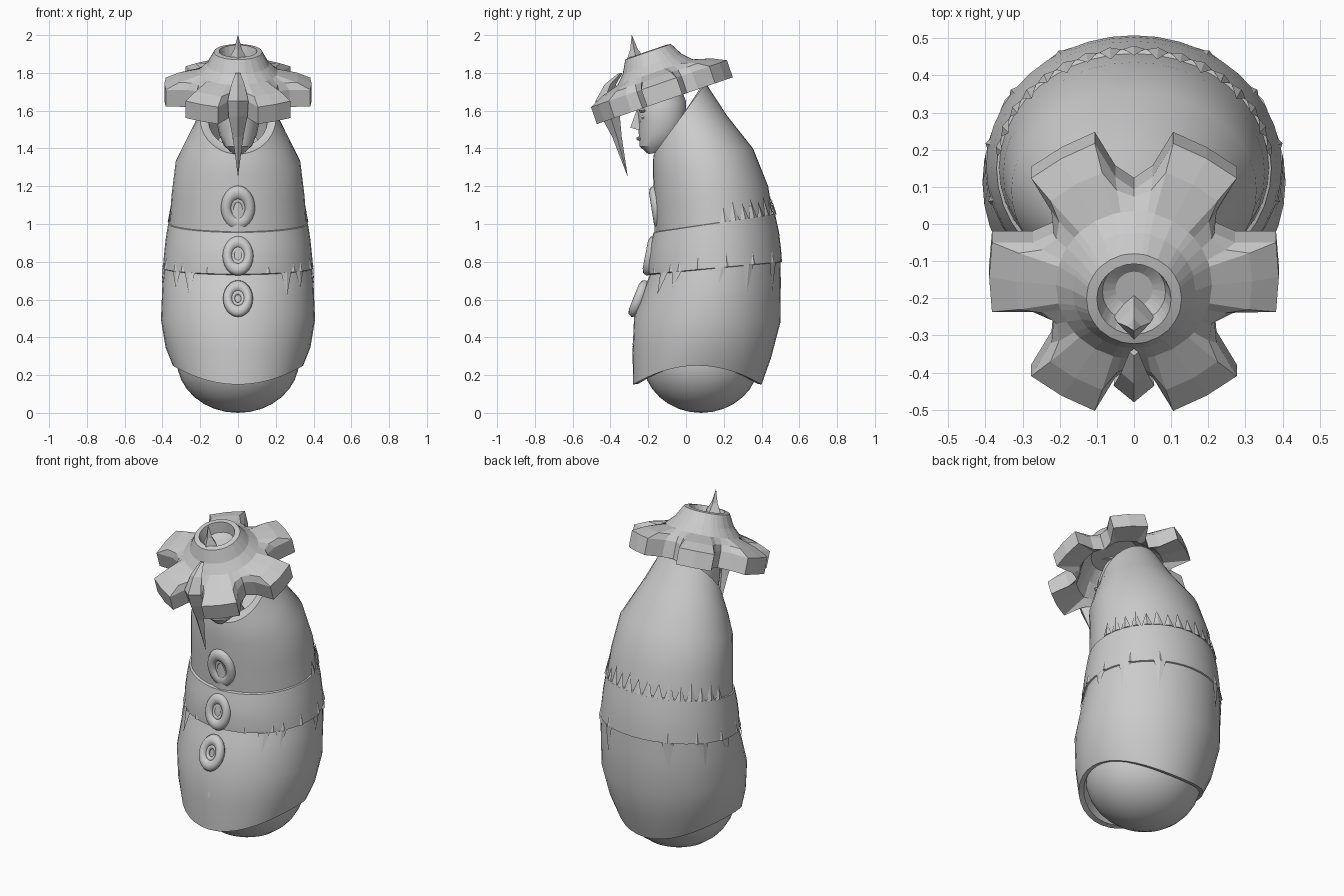
import bpy, bmesh, math
from mathutils import Vector, Matrix

if "Cube" in bpy.data.objects:
    bpy.data.objects.remove(bpy.data.objects["Cube"])


def make(name, verts, faces, smooth=None):
    me = bpy.data.meshes.new(name)
    me.from_pydata([tuple(v) for v in verts], [], faces)
    bm = bmesh.new()
    bm.from_mesh(me)
    bmesh.ops.recalc_face_normals(bm, faces=bm.faces)
    bm.to_mesh(me)
    bm.free()
    ob = bpy.data.objects.new(name, me)
    bpy.context.collection.objects.link(ob)
    if smooth:
        shade(ob, smooth)
    return ob


def shade(ob, deg):
    bpy.ops.object.select_all(action='DESELECT')
    ob.select_set(True)
    bpy.context.view_layer.objects.active = ob
    bpy.ops.object.shade_smooth_by_angle(angle=math.radians(deg))


def stitch(name, rings, caps=(False, False), smooth=None):
    n = len(rings[0])
    verts = [p for r in rings for p in r]
    faces = [(k * n + i, k * n + (i + 1) % n, (k + 1) * n + (i + 1) % n, (k + 1) * n + i)
             for k in range(len(rings) - 1) for i in range(n)]
    if caps[0]:
        faces.append(tuple(range(n)))
    if caps[1]:
        faces.append(tuple(range((len(rings) - 1) * n, len(rings) * n)))
    return make(name, verts, faces, smooth)


def ring_point(r, a, out=0.0):
    """Tilted oval: front y, front z, back y, back z, half width, side arch; a=0 is the front."""
    yf, zf, yb, zb, hw, arch = r
    t = (1 - math.cos(a)) / 2
    return Vector(((hw + out) * math.sin(a), yf + (yb - yf) * t - out * math.cos(a),
                   zf + (zb - zf) * t + arch * math.sin(a) ** 2))


def shell(name, rings, n=40, caps=(False, False), smooth=35):
    return stitch(name, [[ring_point(r, 2 * math.pi * i / n) for i in range(n)] for r in rings],
                  caps, smooth)


def spikes(name, base, tip, specs, out=0.008):
    """Flat triangular teeth lying on the shell; specs = (angle, half angle, length) ."""
    verts, faces = [], []
    for deg, half, length in specs:
        a, h = math.radians(deg), math.radians(half)
        mixed = [b + (t - b) * length for b, t in zip(base, tip)]
        k = len(verts)
        verts += [ring_point(base, a - h, 0), ring_point(base, a + h, 0),
                  ring_point(mixed, a, 0.002), ring_point(base, a, out)]
        faces += [(k, k + 3, k + 2), (k + 3, k + 1, k + 2), (k, k + 1, k + 3), (k, k + 2, k + 1)]
    return make(name, verts, faces)


# Body: hooded upper shell with recessed opening, middle band, lower shell, round underside
hem = (-.155, .93, .463, 1.03, .365, 0)
chest = (-.165, 1.10, .435, 1.20, .352, 0)
shell("hood_shell", [(-.02, 1.28, .16, 1.50, .12, 0), (-.12, 1.41, .07, 1.68, .155, 0),
                     (-.15, 1.375, .085, 1.735, .18, 0), (-.17, 1.37, .105, 1.745, .20, 0),
                     (-.175, 1.33, .22, 1.57, .265, 0), (-.175, 1.26, .355, 1.40, .33, 0),
                     chest, hem], caps=(True, False))
seam_top = (-.172, .955, .472, 1.05, .37, 0)
seam_low = (-.20, .735, .508, .80, .398, 0)
shell("middle_band", [(-.14, .965, .44, 1.06, .34, 0), seam_top, (-.19, .88, .492, .96, .383, 0),
                      (-.202, .80, .503, .87, .392, 0), seam_low, (-.17, .72, .47, .785, .36, 0)])
belly = (-.275, .51, .5, .48, .408, 0)
shell("lower_shell", [(-.16, .745, .47, .81, .36, 0), (-.19, .735, .5, .80, .39, 0),
                      (-.215, .67, .502, .70, .400, 0), belly,
                      (-.283, .32, .45, .29, .383, .04), (-.28, .15, .40, .15, .345, .10),
                      (-.25, .155, .375, .155, .32, .10), (-.21, .25, .35, .25, .29, .08)])
bpy.ops.mesh.primitive_uv_sphere_add(segments=32, ring_count=16, location=(0, .08, .282))
ball = bpy.context.object
ball.name = "round_underside"
ball.scale = (.325, .31, .282)
shade(ball, 40)

# Jagged teeth along the seams
spikes("back_upper_teeth", seam_top, chest, [(100 + 10 * i, 4.5, .55 + .15 * (i % 2)) for i in range(17)])
spikes("side_band_teeth", seam_low, seam_top,
       [(s * a, 2.2, .3) for s in (1, -1) for a in (24, 48, 57, 75, 100, 125, 150)])
spikes("lower_teeth", seam_low, belly,
       [(s * a, 5, l) for s in (1, -1) for a, l in ((40, .5), (55, .35), (95, .3), (120, .55), (150, .5))], .004)
spikes("front_flare", hem, chest, [(0, 22, 1.4)], .012)
spikes("front_keel", (-.225, .64, .5, .7, .402, 0), (-.285, .34, .46, .3, .385, .04), [(0, 15, 1)], .012)

# Three oval buttons down the front
for i, (y, z, tilt, s) in enumerate([(-.155, 1.085, 9, 1.03), (-.188, .832, -11, .93), (-.250, .605, -22, .9)]):
    for part, major, minor in (("ring", .060, .028), ("slot", .030, .012)):
        bpy.ops.mesh.primitive_torus_add(major_segments=24, minor_segments=8, major_radius=major,
                                         minor_radius=minor, location=(0, y, z),
                                         rotation=(math.radians(90 + tilt), 0, 0))
        ob = bpy.context.object
        ob.name = f"button_{part}_{i + 1}"
        ob.scale = (s, s * 1.32, 1)
        shade(ob, 50)

# Face: lofted head, nose, brow, eyes, lips
shell("head", [(-.20, 1.37, -.14, 1.38, .03, 0), (-.245, 1.41, -.07, 1.42, .075, 0),
               (-.25, 1.47, -.02, 1.48, .10, 0), (-.252, 1.55, 0, 1.55, .115, 0),
               (-.26, 1.62, 0, 1.65, .112, 0), (-.22, 1.71, -.04, 1.75, .08, 0)],
      n=16, caps=(True, True), smooth=30)
shell("neck", [(-.17, 1.44, -.03, 1.46, .065, 0), (-.08, 1.28, .08, 1.32, .08, 0)], n=12)
make("nose", [(-.012, -.245, 1.60), (.012, -.245, 1.60), (-.028, -.24, 1.495), (.028, -.24, 1.495),
              (0, -.295, 1.51), (0, -.262, 1.60)],
     [(0, 5, 4, 2), (5, 1, 3, 4), (2, 4, 3), (0, 1, 5), (0, 2, 3, 1)])
for name, x, y, z, sc in (("eye_right", .05, -.218, 1.565, (.024, .022, .014)),
                          ("eye_left", -.05, -.218, 1.565, (.024, .022, .014)),
                          ("brow_right", .05, -.228, 1.60, (.045, .022, .012)),
                          ("brow_left", -.05, -.228, 1.60, (.045, .022, .012)),
                          ("lips", 0, -.245, 1.452, (.032, .018, .012))):
    bpy.ops.mesh.primitive_uv_sphere_add(segments=10, ring_count=6, location=(x, y, z))
    bpy.context.object.name = name
    bpy.context.object.scale = sc

# Hat: tilted six-toothed brim with an open-topped cone crown
tilt = Matrix.Translation((0, -.13, 1.705)) @ Matrix.Rotation(math.radians(19), 4, 'X')
outline = []
for k in range(6):
    for off, r in ((-20, .29), (-14.5, .395), (0, .39), (14.5, .395), (20, .29), (30, .25)):
        outline.append((math.radians(60 * k + off), r))


def hat_ring(r, h, blend=0.0):
    ring = []
    for a, ro in outline:
        q = r + (ro - r) * blend
        ring.append(tilt @ Vector((q * math.cos(a), q * math.sin(a), h)))
    return ring


stitch("toothed_hat", [hat_ring(.05, .14), hat_ring(.085, .16), hat_ring(.10, .222), hat_ring(.128, .218),
                       hat_ring(.165, .15), hat_ring(.21, .105), hat_ring(.23, .075, .55),
                       hat_ring(.2, .04, 1), hat_ring(.2, -.055, 1), hat_ring(.23, -.025, .1),
                       hat_ring(.19, .06), hat_ring(.13, .12)], caps=(True, True))


# Spikes on the hat: one rising from the crown, one hanging over the brim in front
def diamond_path(name, pts):
    rings = []
    for y, z, w, d in pts:
        rings.append([(w, y, z), (0, y - d, z), (-w, y, z), (0, y + d, z)])
    return stitch(name, rings, caps=(True, True))


diamond_path("crown_spike", [(-.235, 1.80, .06, .06), (-.265, 1.88, .045, .045),
                             (-.275, 1.925, .02, .02), (-.287, 2.0, .001, .001)])
diamond_path("front_spike", [(-.345, 1.80, .012, .01), (-.40, 1.74, .035, .03), (-.435, 1.65, .055, .045),
                             (-.40, 1.57, .05, .05), (-.365, 1.46, .028, .025), (-.31, 1.255, .001, .001)])
